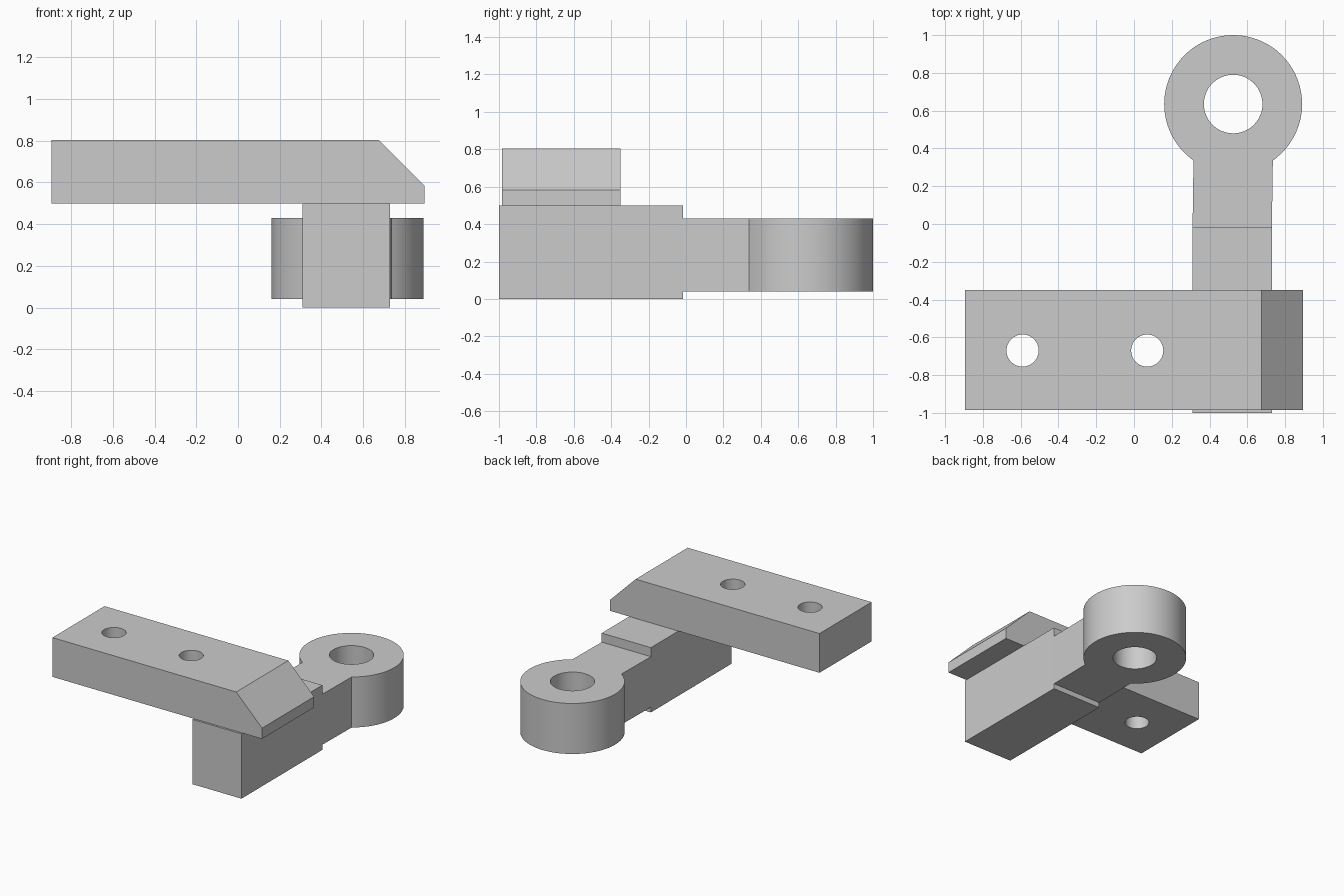
import bpy, bmesh, math

cube = bpy.data.objects.get("Cube")
if cube:
    bpy.data.objects.remove(cube, do_unlink=True)

grey = bpy.data.materials.new("plain grey")
grey.use_nodes = True
GREY = (0.6, 0.6, 0.6, 1)
grey.diffuse_color = GREY
grey.node_tree.nodes["Principled BSDF"].inputs["Base Color"].default_value = GREY


def prism(name, outline, offset):
    """Extrude a closed 3D outline along an offset."""
    bm = bmesh.new()
    face = bm.faces.new([bm.verts.new(p) for p in outline])
    new = bmesh.ops.extrude_face_region(bm, geom=[face])["geom"]
    verts = [v for v in new if isinstance(v, bmesh.types.BMVert)]
    bmesh.ops.translate(bm, verts=verts, vec=offset)
    bmesh.ops.recalc_face_normals(bm, faces=bm.faces)
    mesh = bpy.data.meshes.new(name)
    bm.to_mesh(mesh)
    bm.free()
    mesh.materials.append(grey)
    obj = bpy.data.objects.new(name, mesh)
    bpy.context.collection.objects.link(obj)
    return obj


def arc(cx, cy, r, z, start=0, end=2 * math.pi, n=64, closed=True):
    steps = n if closed else n - 1
    return [(cx + r * math.cos(start + (end - start) * i / steps),
             cy + r * math.sin(start + (end - start) * i / steps), z) for i in range(n)]


def drill(obj, cx, cy, r):
    """Cut a round vertical hole through a part."""
    cutter = prism(obj.name + "_hole_cutter", arc(cx, cy, r, -0.5), (0, 0, 2))
    cutter.hide_render = True
    cutter.hide_viewport = True
    mod = obj.modifiers.new("hole", "BOOLEAN")
    mod.operation = "DIFFERENCE"
    mod.solver = "EXACT"
    mod.object = cutter
    bpy.context.view_layer.update()
    bpy.context.view_layer.objects.active = obj
    bpy.ops.object.modifier_apply(modifier=mod.name)
    bpy.data.objects.remove(cutter, do_unlink=True)


# Square shank block
left, right = 0.31, 0.73
prism("shank_block", [(left, -1, 0), (right, -1, 0), (right, -0.015, 0), (left, -0.015, 0)],
      (0, 0, 0.5))

# Thinner arm ending in a round eye
cx, cy, r = 0.525, 0.635, 0.365
half = math.asin((right - left) / 2 / r)
eye = arc(cx, cy, r, 0.04, -math.pi / 2 + half, 1.5 * math.pi - half, 80, False)
eye_arm = prism("eye_arm", eye + [(left, -0.015, 0.04), (right, -0.015, 0.04)], (0, 0, 0.39))
drill(eye_arm, cx, cy, 0.155)

# Cross plate with a bevelled end and two bolt holes
plate = prism("cross_plate", [(-0.895, -0.985, 0.5), (0.895, -0.985, 0.5), (0.895, -0.985, 0.583),
                              (0.675, -0.985, 0.803), (-0.895, -0.985, 0.803)], (0, 0.635, 0))
for x in (-0.59, 0.07):
    drill(plate, x, -0.67, 0.085)

# Smooth the round walls, keep the edges crisp
bpy.ops.object.select_all(action="DESELECT")
for obj in (eye_arm, plate):
    obj.select_set(True)
bpy.context.view_layer.objects.active = plate
bpy.ops.object.shade_smooth_by_angle(angle=math.radians(30))
